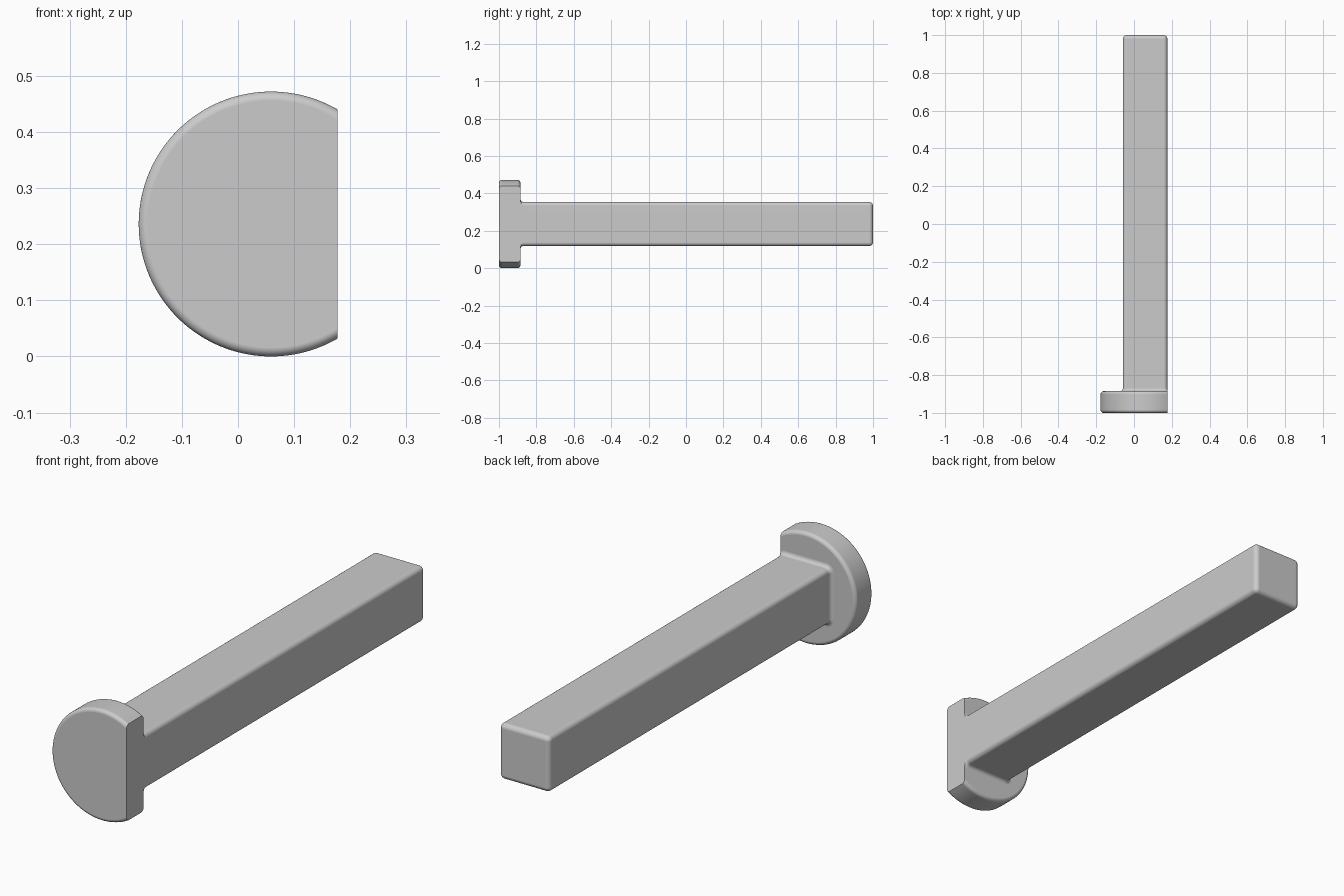
import bpy, bmesh
from math import pi, sin, cos, acos

if "Cube" in bpy.data.objects:
    bpy.data.objects.remove(bpy.data.objects["Cube"], do_unlink=True)

grey = bpy.data.materials.new("plain_grey")
grey.use_nodes = True
grey.diffuse_color = (0.6, 0.6, 0.6, 1)
grey.node_tree.nodes["Principled BSDF"].inputs["Base Color"].default_value = grey.diffuse_color

FLAT_X = 0.177            # plane shared by the head flat and the shaft side
CX, CZ = 0.059, 0.236     # common axis
RADIUS, HALF = 0.236, 0.118
FRONT, HEAD_BACK, END = -1.0, -0.885, 1.0
ROUND, FILLET, STEPS = 0.02, 0.016, 6
QUARTER = [pi / 2 * i / STEPS for i in range(STEPS + 1)]


def loft(name, rings):
    """Skin a list of equal-length closed rings and cap both ends."""
    bm = bmesh.new()
    loops = [[bm.verts.new(p) for p in ring] for ring in rings]
    n = len(loops[0])
    for a, b in zip(loops, loops[1:]):
        for i in range(n):
            j = (i + 1) % n
            bm.faces.new((a[i], a[j], b[j], b[i]))
    bm.faces.new(loops[0])
    bm.faces.new(loops[-1])
    bmesh.ops.recalc_face_normals(bm, faces=bm.faces)
    mesh = bpy.data.meshes.new(name)
    bm.to_mesh(mesh)
    bm.free()
    mesh.materials.append(grey)
    obj = bpy.data.objects.new(name, mesh)
    bpy.context.collection.objects.link(obj)
    bpy.ops.object.select_all(action="DESELECT")
    obj.select_set(True)
    bpy.context.view_layer.objects.active = obj
    bpy.ops.object.shade_smooth_by_angle(angle=pi / 6)
    normals = obj.modifiers.new("crisp_flats", "WEIGHTED_NORMAL")
    normals.keep_sharp = True
    return obj


def head_ring(y, inset, n=96):
    """Circle with its +x side cut off by the flat."""
    r = RADIUS - inset
    start = acos((FLAT_X - CX) / r)
    angles = [start + (2 * pi - 2 * start) * i / n for i in range(n + 1)]
    return [(CX + r * cos(a), y, CZ + r * sin(a)) for a in angles]


def shaft_ring(y, grow):
    """Rounded square, grown or shrunk, never passing the flat."""
    half, r = HALF + grow, max(ROUND + grow, 0.002)
    points = []
    for k, (sx, sz) in enumerate(((1, 1), (-1, 1), (-1, -1), (1, -1))):
        for q in QUARTER:
            a = q + k * pi / 2
            x = CX + sx * (half - r) + r * cos(a)
            points.append((min(x, FLAT_X), y, CZ + sz * (half - r) + r * sin(a)))
    return points


# Round head with softened rims and one flat side
rim = 0.016
front = [head_ring(FRONT + rim * (1 - sin(q)), rim * (1 - cos(q))) for q in reversed(QUARTER)]
back = [head_ring(HEAD_BACK - rim * (1 - sin(q)), rim * (1 - cos(q))) for q in QUARTER]
loft("head", front + back)

# Square shaft: fillet against the head, straight run, rounded far end
base = [shaft_ring(HEAD_BACK + FILLET * (1 - cos(q)), FILLET * (1 - sin(q))) for q in QUARTER]
tip = [shaft_ring(END - ROUND * (1 - sin(q)), -ROUND * (1 - cos(q))) for q in QUARTER]
loft("shaft", base + tip)
